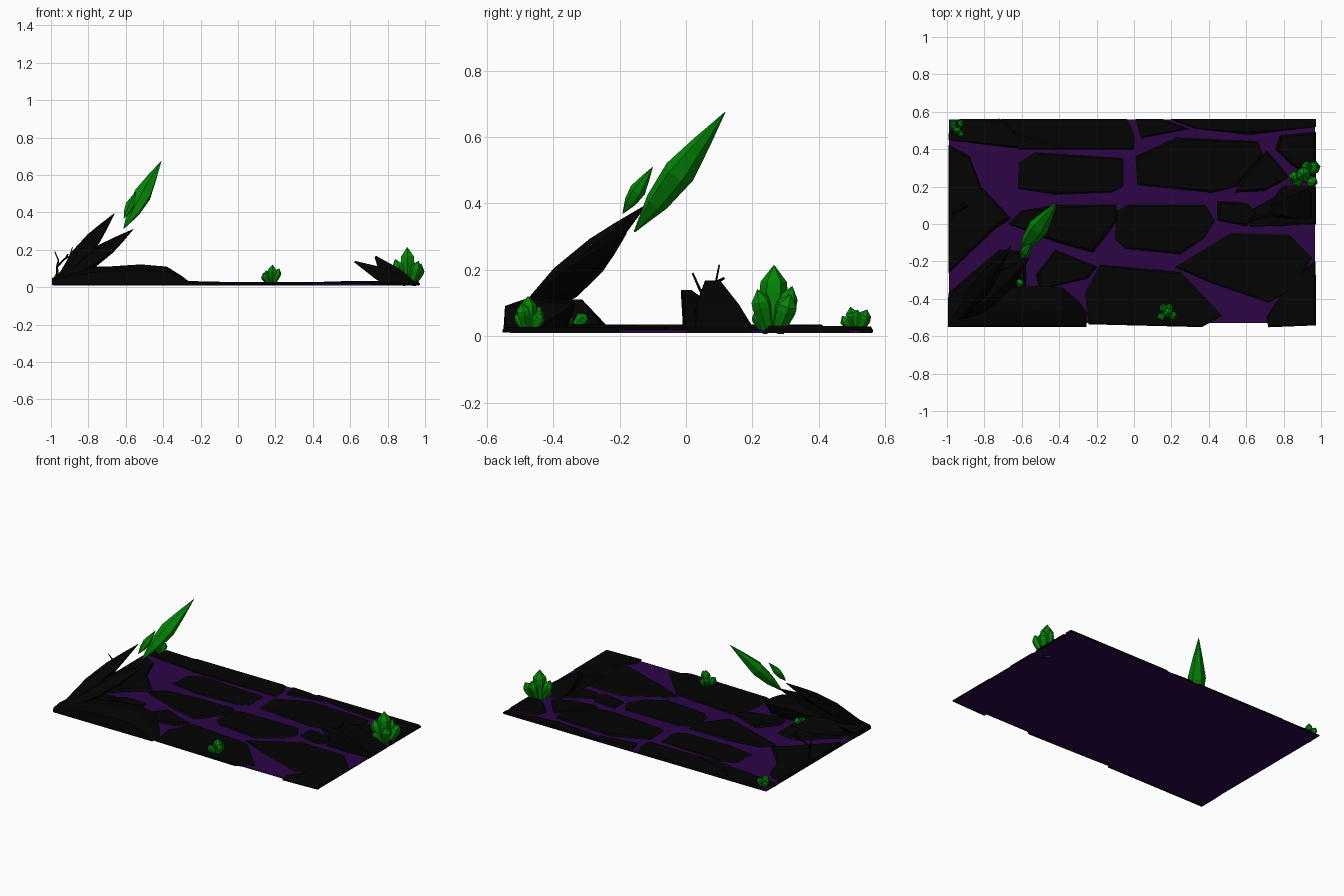
import bpy, bmesh, math, random
from mathutils import Vector as V
random.seed(4)

def mat(name, c):
    m = bpy.data.materials.new(name)
    m.diffuse_color = (*c, 1)
    return m

BLACK = mat("black rock", (.0009, .0009, .0009))
PURPLE = mat("purple ground", (.026, .0015, .064))
GREEN = mat("green crystal", (.0012, .24, .002))

def finish(name, bm, m):
    bmesh.ops.recalc_face_normals(bm, faces=bm.faces)
    me = bpy.data.meshes.new(name)
    bm.to_mesh(me)
    bm.free()
    me.materials.append(m)
    ob = bpy.data.objects.new(name, me)
    bpy.context.collection.objects.link(ob)

def loft(bm, rings):
    rs = [[bm.verts.new(p) for p in r] for r in rings]
    n = len(rs[0])
    for a, b in zip(rs, rs[1:]):
        for i in range(n):
            j = (i + 1) % n
            bm.faces.new((a[i], a[j], b[j], b[i]))
    bm.faces.new(rs[0])
    bm.faces.new(rs[-1])

def stone(*pts, name="paving_stone", top=None, shrink=.012):
    """Flat slab with sloped sides from a plan outline."""
    top = top or random.uniform(.026, .033)
    c = sum((V(p) for p in pts), V((0, 0))) / len(pts)
    rings = []
    for z, s in ((.012, -.003), (.02, -.003), (top, shrink)):
        rings.append([(*(V(p) + (c - V(p)).normalized() * s), z) for p in pts])
    bm = bmesh.new()
    loft(bm, rings)
    finish(name, bm, BLACK)

def shard(bm, base, tip, w, d, prof, n=6, up=(0, 0, 1)):
    """Faceted spike from base to tip; prof = (position, radius factor)."""
    base, tip = V(base), V(tip)
    ax = (tip - base).normalized()
    ref = V(up) if abs(ax.dot(V(up))) < .98 else V((1, 0, 0))
    u = ax.cross(ref).normalized()
    v = ax.cross(u)
    loft(bm, [[base.lerp(tip, t) + (u * w * math.cos(a) + v * d * math.sin(a)) * r
               for a in [2 * math.pi * k / n for k in range(n)]] for t, r in prof])

# Ground plate
bm = bmesh.new()
loft(bm, [[(-.989, -.53, z), (.969, -.53, z), (.969, .56, z), (-.989, .56, z)] for z in (.0105, .019)])
finish("ground_plate", bm, PURPLE)

# Paving stones: back row
stone((-.99, .48), (-.93, .56), (-.72, .56), (-.64, .49), (-.35, .40), (-.66, .41), (-.99, .45))
stone((-.71, .56), (-.04, .56), (.0, .48), (-.0, .40), (-.62, .40), (-.64, .48))
stone((.01, .56), (.15, .56), (.29, .51), (.04, .46))
stone((.2, .56), (.97, .56), (.97, .52), (.62, .48), (.33, .51))
# Middle rows
stone((-.53, .38), (-.06, .35), (-.06, .2), (-.12, .17), (-.42, .16), (-.62, .19), (-.61, .33))
stone((.01, .36), (.23, .46), (.66, .44), (.69, .37), (.55, .2), (.42, .17), (.02, .21))
stone((.71, .39), (.83, .25), (.7, .18), (.54, .17))
stone((.78, .47), (.97, .49), (.97, .24), (.84, .32), (.76, .40))
stone((-.4, .1), (-.1, .1), (-.09, .02), (-.22, -.15), (-.4, -.1), (-.67, -.0), (-.6, .07))
stone((-.09, .07), (-.03, .1), (.38, .1), (.43, .02), (.38, -.07), (.25, -.16), (-.05, -.13), (-.1, -.08))
stone((.45, .12), (.6, .11), (.66, .05), (.6, -.01), (.45, .02))
stone((.64, .08), (.8, .17), (.97, .2), (.97, 0), (.66, 0))
# Front rows
stone((.22, -.23), (.52, -.05), (.83, -.06), (.95, -.18), (.86, -.34), (.72, -.42), (.43, -.32))
stone((.88, -.27), (.97, -.2), (.97, -.54), (.72, -.55), (.71, -.5), (.76, -.42))
stone((-.26, -.37), (-.18, -.22), (.25, -.26), (.47, -.49), (.36, -.55), (-.24, -.535))
stone((-.52, -.27), (-.42, -.14), (-.2, -.23), (-.25, -.29), (-.5, -.35))
# Left side
stone((-.99, .42), (-.88, .36), (-.82, .2), (-.66, .03), (-.74, -.02), (-.99, -.26), name="left_stone", top=.035)
stone((-.99, -.37), (-.72, -.14), (-.58, -.15), (-.58, -.38), (-.7, -.5), (-.99, -.5), name="left_stone", top=.035)

# Front left mound, lofted along x from (x, height, back edge)
bm = bmesh.new()
loft(bm, [[(x, -.55, .012), (x, -.545, h * .75), (x, (b - .55) / 2, h), (x, b + .03, h * .85), (x, b, .012)]
          for x, h, b in ((-.995, .05, -.42), (-.78, .105, -.38), (-.52, .122, -.36),
                          (-.38, .11, -.37), (-.3, .06, -.44), (-.255, .025, -.5))])
finish("front_mound", bm, BLACK)

# Boulder below the large spikes
stone((-.93, -.36), (-.78, -.23), (-.62, -.25), (-.6, -.38), (-.72, -.46), (-.93, -.5),
      name="spike_boulder", top=.11, shrink=.1)

# Large leaning rock spikes
bm = bmesh.new()
SPIKE = ((0, .5), (.35, 1), (.62, .85), (.8, .5), (1, .03))
shard(bm, (-.94, -.5, .05), (-.66, -.12, .395), .055, .045, SPIKE, 5)
shard(bm, (-.92, -.49, .05), (-.56, -.18, .31), .075, .042, SPIKE, 5)
finish("left_rock_spikes", bm, BLACK)

# Right leaning rock spikes: tip, upper middle edge, lower middle edge (x, z), y range
bm = bmesh.new()
for tip, hi, lo, y0, y1 in (((.62, .0, .14), (.80, .1), (.74, .04), -.01, .12),
                            ((.73, .08, .168), (.87, .095), (.76, .06), .02, .21)):
    x, y, z = tip
    w = (y1 - y0) * .12
    loft(bm, [[(.8, y0, .013), (.965, y0 + .01, .013), (.965, y1, .013), (.8, y1, .013)],
              [(lo[0], y0, lo[1]), (hi[0], y0 + .01, hi[1]), (hi[0], y1 - .05, hi[1]), (lo[0], y1 - .05, lo[1])],
              [(x, y - w, z - .006), (x + .008, y - w, z), (x + .008, y + w, z), (x, y + w, z - .006)]])
finish("right_rock_spikes", bm, BLACK)

# Dead twig
bm = bmesh.new()
for pts in (((-.965, .07, .02), (-.968, .06, .11), (-.93, .075, .15), (-.9, .09, .165), (-.885, .1, .215)),
            ((-.968, .06, .11), (-.96, .04, .145), (-.98, .02, .19)),
            ((-.92, .08, .155), (-.91, .115, .175))):
    for k, (a, b) in enumerate(zip(pts, pts[1:])):
        r = (.009 if len(pts) > 3 else .006) - .0018 * k
        shard(bm, a, b, r, r, ((0, 1), (1, .7)), 5)
finish("dead_twig", bm, BLACK)

# Large floating crystals
bm = bmesh.new()
LONG = ((0, .05), (.25, .75), (.5, 1), (.75, .55), (1, .02))
shard(bm, (-.61, -.155, .315), (-.41, .118, .675), .055, .045, LONG)
shard(bm, (-.61, -.19, .37), (-.545, -.1, .51), .026, .024, LONG)
finish("floating_crystals", bm, GREEN)

# Ground crystal clusters
def cluster(base, *tips):
    bm = bmesh.new()
    for dx, dy, z, r in tips:
        b = V(base)
        shard(bm, b + V((dx, dy, 0)) * .3, (b.x + dx, b.y + dy, z), r, r,
              ((0, .6), (.6, 1), (.75, .95), (1, .05)))
    finish("crystal_cluster", bm, GREEN)

cluster((.91, .26, .015), (-.005, .005, .213, .042), (.07, .055, .125, .034), (-.07, -.015, .15, .032),
        (.055, -.045, .14, .03), (.02, .06, .15, .03), (-.05, -.05, .08, .026))
cluster((.175, -.475, .02), (.01, .0, .12, .026), (.045, -.02, .1, .022), (-.04, -.03, .075, .022),
        (-.025, .035, .09, .022), (.02, .04, .07, .02))
cluster((-.945, .515, .02), (0, -.02, .088, .021), (.025, .03, .08, .02), (-.03, .03, .07, .019),
        (.025, -.045, .06, .017), (-.025, .0, .08, .017))
cluster((-.62, -.345, .035), (.015, .045, .065, .02), (.02, -.03, .085, .019), (-.015, -.02, .07, .018))
